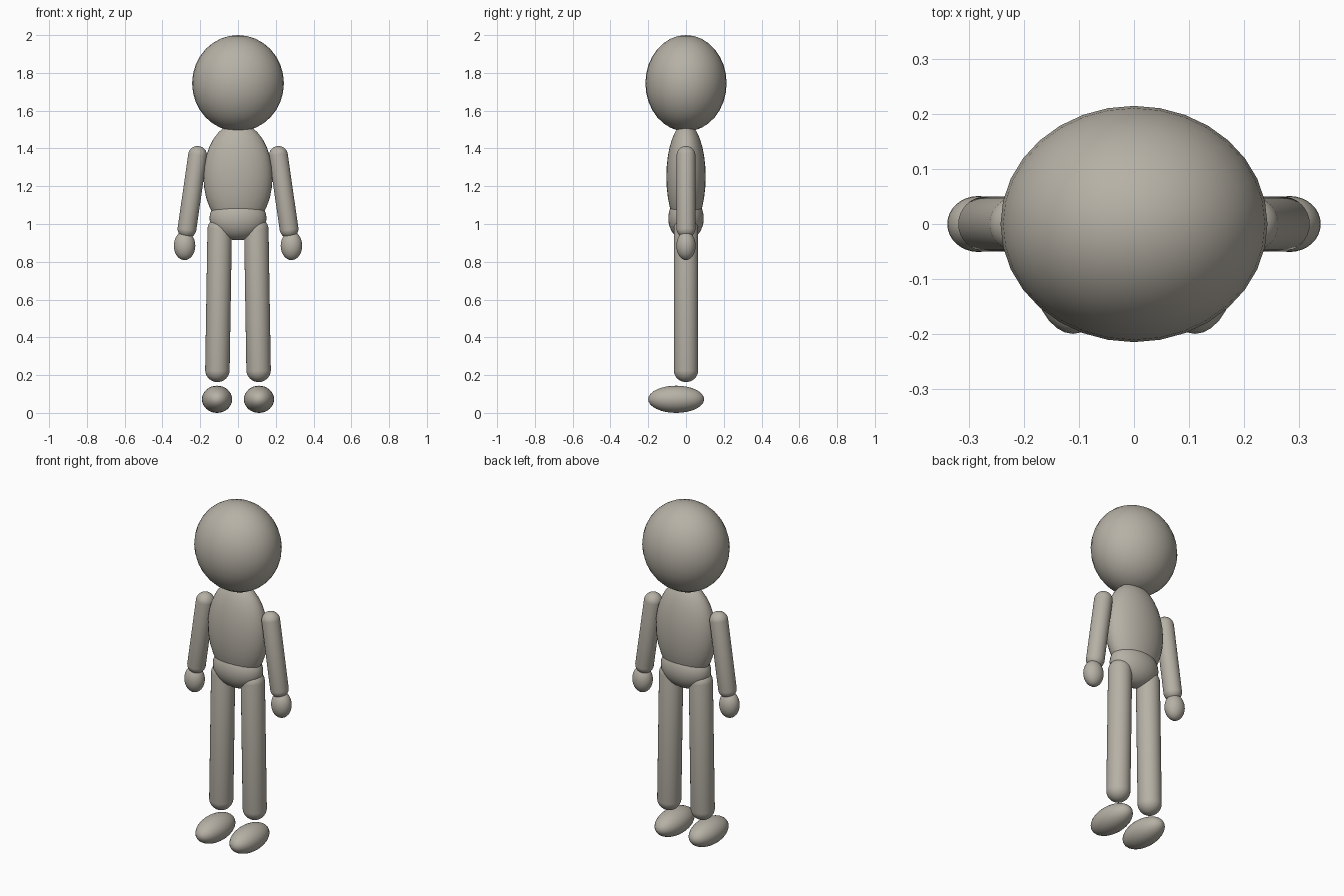
import bpy
import bmesh
from mathutils import Matrix, Vector

cube = bpy.data.objects.get("Cube")
if cube:
    bpy.data.objects.remove(cube, do_unlink=True)

clay = bpy.data.materials.new("warm_grey")
clay.use_nodes = True
COLOUR = (0.47, 0.44, 0.38, 1)
clay.diffuse_color = COLOUR
clay.node_tree.nodes["Principled BSDF"].inputs["Base Color"].default_value = COLOUR


def finish(name, bm):
    mesh = bpy.data.meshes.new(name)
    for face in bm.faces:
        face.smooth = True
    bm.to_mesh(mesh)
    bm.free()
    mesh.materials.append(clay)
    obj = bpy.data.objects.new(name, mesh)
    bpy.context.collection.objects.link(obj)
    return obj


def ellipsoid(name, centre, radii):
    bm = bmesh.new()
    bmesh.ops.create_uvsphere(bm, u_segments=32, v_segments=16, radius=1)
    bmesh.ops.transform(bm, matrix=Matrix.Diagonal((*radii, 1)), verts=bm.verts)
    obj = finish(name, bm)
    obj.location = centre
    return obj


def capsule(name, start, end, radius):
    """Round-ended limb: a sphere pulled apart along the line start-end."""
    start, end = Vector(start), Vector(end)
    axis = end - start
    bm = bmesh.new()
    # An odd ring count leaves no equator, so the halves part cleanly
    bmesh.ops.create_uvsphere(bm, u_segments=32, v_segments=17, radius=radius)
    for v in bm.verts:
        v.co.z += axis.length / 2 * (1 if v.co.z > 0 else -1)
    obj = finish(name, bm)
    obj.rotation_euler = axis.to_track_quat("Z", "Y").to_euler()
    obj.location = (start + end) / 2
    return obj


# Head and trunk
ellipsoid("head", (0, 0, 1.745), (0.243, 0.215, 0.255))
ellipsoid("torso", (0, 0, 1.25), (0.183, 0.104, 0.285))
ellipsoid("pelvis", (0, 0, 1.03), (0.151, 0.094, 0.116))

# Paired limbs
for side, s in (("left", 1), ("right", -1)):
    capsule(side + "_arm", (s * 0.27, 0, 0.975), (s * 0.214, 0, 1.363), 0.05)
    ellipsoid(side + "_hand", (s * 0.283, 0, 0.885), (0.057, 0.051, 0.076))
    capsule(side + "_leg", (s * 0.109, 0, 0.228), (s * 0.097, 0, 0.97), 0.065)
    ellipsoid(side + "_foot", (s * 0.111, -0.052, 0.072), (0.08, 0.148, 0.072))
